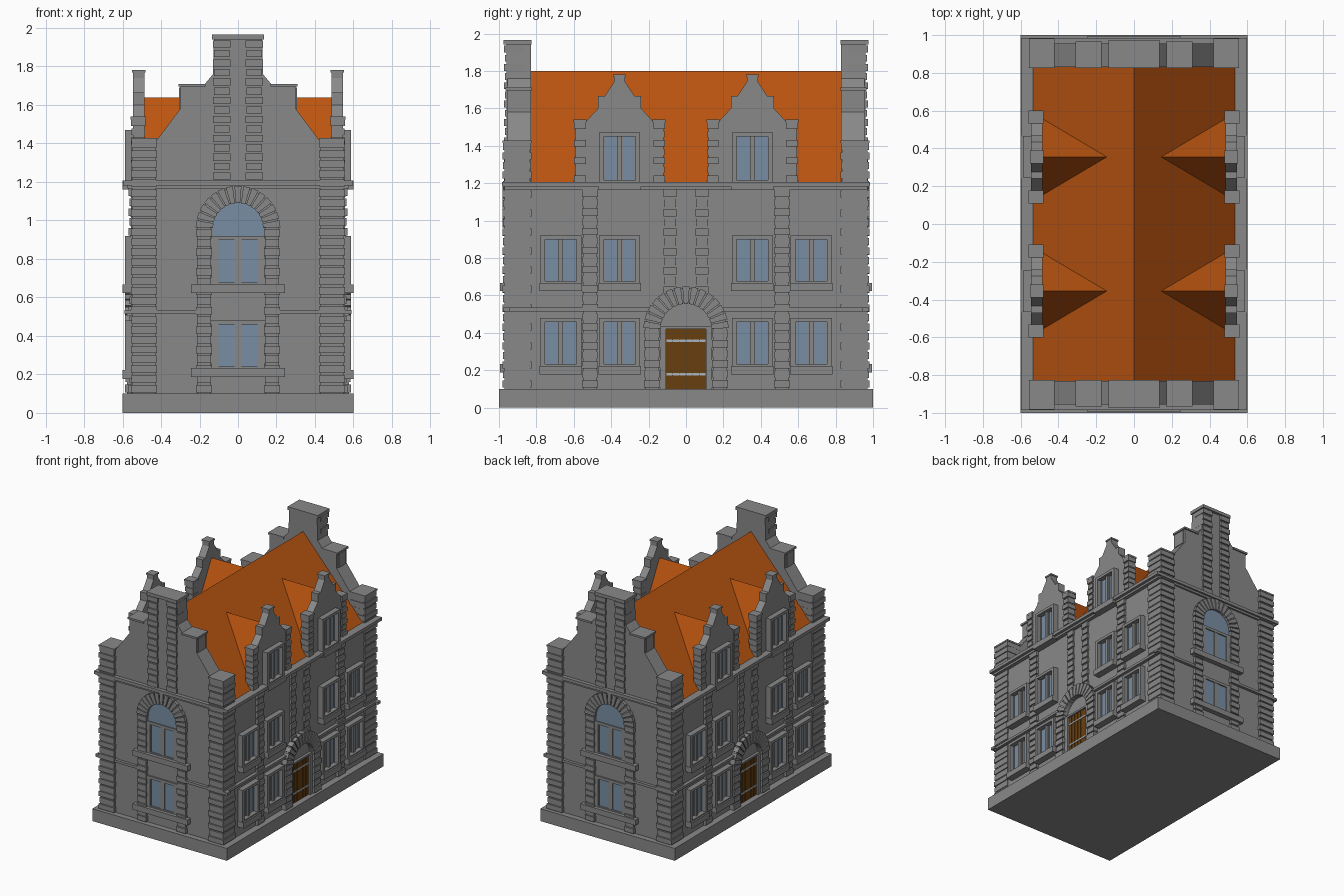
import bpy, bmesh, math
from mathutils import Matrix

if "Cube" in bpy.data.objects:
    bpy.data.objects.remove(bpy.data.objects["Cube"])


def material(name, r, g, b):
    m = bpy.data.materials.new(name)
    m.diffuse_color = (r, g, b, 1)
    m.use_nodes = True
    m.node_tree.nodes["Principled BSDF"].inputs["Base Color"].default_value = m.diffuse_color
    return m


STONE = material("grey stone", 0.25, 0.25, 0.25)
TILE = material("orange roof tile", 0.50, 0.09, 0.005)
GLASS = material("blue glass", 0.19, 0.27, 0.37)
WOOD = material("brown wood", 0.14, 0.05, 0.005)
IRON = material("pale iron", 0.40, 0.46, 0.52)

# Each facade is drawn in (u = along the wall, d = outwards, z = up)
FRONT = Matrix(((1, 0, 0, 0), (0, -1, 0, 0), (0, 0, 1, 0), (0, 0, 0, 1)))
SIDE = Matrix(((0, 1, 0, 0), (1, 0, 0, 0), (0, 0, 1, 0), (0, 0, 0, 1)))


def finish(bm, name, mat, facade=None):
    """Turn a bmesh into an object; facade parts get a twin on the opposite wall."""
    if facade:
        bm.transform(facade)
    bmesh.ops.recalc_face_normals(bm, faces=bm.faces)
    me = bpy.data.meshes.new(name)
    bm.to_mesh(me)
    bm.free()
    me.materials.append(mat)
    for i in range(2 if facade else 1):
        ob = bpy.data.objects.new(name + ("_opposite" if i else ""), me)
        ob.rotation_euler.z = math.pi * i
        bpy.context.collection.objects.link(ob)


def block(bm, u0, u1, d0, d1, z0, z1):
    m = Matrix.Translation(((u0 + u1) / 2, (d0 + d1) / 2, (z0 + z1) / 2))
    bmesh.ops.create_cube(bm, size=1, matrix=m @ Matrix.Diagonal((u1 - u0, d1 - d0, z1 - z0, 1)))


def pair(bm, u0, u1, *rest):
    block(bm, u0, u1, *rest)
    block(bm, -u1, -u0, *rest)


def prism(bm, pts, d0, d1):
    f = bm.faces.new([bm.verts.new((u, d0, z)) for u, z in pts])
    ext = bmesh.ops.extrude_face_region(bm, geom=[f], use_keep_orig=True)
    bmesh.ops.translate(bm, vec=(0, d1 - d0, 0),
                        verts=[v for v in ext["geom"] if isinstance(v, bmesh.types.BMVert)])


def mirrored(half, c=0):
    return [(c + u, z) for u, z in half] + [(c - u, z) for u, z in reversed(half)]


def stones(bm, u0, u1, d0, d1, z0, z1, pitch=0.05):
    """Rusticated pier: recessed core with projecting courses."""
    g = 0.008
    block(bm, u0 + g, u1 - g, d0 + g, d1 - 0.012, z0, z1)
    n = round((z1 - z0) / pitch)
    h = (z1 - z0) / n
    for i in range(n):
        e = 0.004 * (i % 2)
        block(bm, u0 + e, u1 - e, d0 + e, d1 - e, z0 + h * i + 0.007, z0 + h * (i + 1) - 0.005)


def stone_pair(bm, u0, u1, *rest):
    stones(bm, u0, u1, *rest)
    stones(bm, -u1, -u0, *rest)


def arch(bm, r0, r1, zc, d0, d1, n=15):
    """Half ring of wedge stones on a recessed core ring."""
    def wedge(a, b, ra, rb, d):
        prism(bm, [(r * math.cos(t), zc + r * math.sin(t))
                   for r, t in ((ra, a), (rb, a), (rb, b), (ra, b))], d0, d)
    s = math.pi / n
    for i in range(n):
        wedge(i * s, (i + 1) * s, r0 + 0.004, r1 - 0.01, d1 - 0.012)
        wedge((i + 0.1) * s, (i + 0.9) * s, r0, r1, d1)


def window(frame, glass, u, w, bar, mull, z0, z1, wall, out):
    """Two-light window: surround, mullion, thin inner sashes and panes."""
    for s in (-1, 1):
        a, b = sorted((u + s * w, u + s * (w - bar)))
        block(frame, a, b, wall - 0.01, out, z0, z1)
        p, q = sorted((u + s * (w - bar), u + s * mull))
        for a, b in ((p, p + 0.006), (q - 0.006, q)):
            block(frame, a, b, wall - 0.01, wall + 0.01, z0, z1)
        block(glass, p, q, wall - 0.004, wall + 0.004, z0 + 0.01, z1 - 0.02)
    block(frame, u - mull, u + mull, wall - 0.01, (wall + out) / 2 + 0.004, z0, z1)
    block(frame, u - w, u + w, wall - 0.01, out, z1 - 0.022, z1)
    block(frame, u - w, u + w, wall - 0.01, out, z0 - 0.005, z0 + 0.012)


WX, WY = 0.545, 0.955

# Body, plinth and cornice
bm = bmesh.new()
block(bm, -0.6, 0.6, -1, 1, 0, 0.1)
finish(bm, "plinth", STONE)
bm = bmesh.new()
block(bm, -WX, WX, -WY, WY, 0.1, 1.19)
finish(bm, "walls", STONE)
bm = bmesh.new()
block(bm, -0.575, 0.575, -0.97, 0.97, 1.165, 1.185)
block(bm, -0.597, 0.597, -0.985, 0.985, 1.182, 1.207)
finish(bm, "cornice", STONE)

# Main roof
bm = bmesh.new()
prism(bm, [(-0.54, 1.2), (0.54, 1.2), (0, 1.8)], -0.835, 0.835)
finish(bm, "main_roof", TILE)

# End gables with coping
bm = bmesh.new()
prism(bm, mirrored([(0.54, 1.2), (0.54, 1.42), (0.42, 1.42), (0.30, 1.58), (0.30, 1.70),
                    (0.18, 1.70), (0.13, 1.76), (0.125, 1.945)]), 0.83, WY)
pair(bm, 0.17, 0.31, 0.825, 0.965, 1.695, 1.71)
pair(bm, 0.295, 0.306, 0.85, 0.94, 1.58, 1.69)
block(bm, -0.135, 0.135, 0.825, 0.975, 1.94, 1.965)
finish(bm, "end_gable", STONE, FRONT)

# Corner piers and gable pilasters
bm = bmesh.new()
stone_pair(bm, 0.42, 0.557, 0.825, 0.982, 0.1, 1.42)
pair(bm, 0.42, 0.557, 0.825, 0.982, 1.415, 1.428)
finish(bm, "corner_piers", STONE, FRONT)
bm = bmesh.new()
stone_pair(bm, 0.04, 0.13, 0.87, 0.972, 1.205, 1.94)
finish(bm, "gable_pilasters", STONE, FRONT)

# Mid-height bands
bm = bmesh.new()
pair(bm, 0.21, 0.59, 0.94, 0.978, 0.515, 0.535)
finish(bm, "front_band", STONE, FRONT)
bm = bmesh.new()
pair(bm, 0.19, 0.975, 0.53, 0.572, 0.515, 0.535)
finish(bm, "side_band", STONE, SIDE)

# End wall windows with arched surround
frame, glass = bmesh.new(), bmesh.new()
for z0, z1 in ((0.23, 0.48), (0.665, 0.92)):
    window(frame, glass, 0, 0.14, 0.033, 0.012, z0, z1, WY, 0.968)
    block(frame, -0.245, 0.245, 0.94, 0.995, z0 - 0.043, z0 + 0.002)
fan = [(0.13 * math.cos(math.pi * i / 16), 0.96 + 0.13 * math.sin(math.pi * i / 16)) for i in range(17)]
prism(glass, fan + [(-0.13, 0.92), (0.13, 0.92)], WY - 0.004, WY + 0.004)
finish(frame, "end_window_frames", STONE, FRONT)
finish(glass, "end_window_glass", GLASS, FRONT)
bm = bmesh.new()
stone_pair(bm, 0.135, 0.218, 0.94, 0.98, 0.1, 0.96)
arch(bm, 0.13, 0.22, 0.96, 0.94, 0.98)
finish(bm, "end_window_surround", STONE, FRONT)

# Side windows, including those in the dormers
frame, glass = bmesh.new(), bmesh.new()
for s in (-1, 1):
    for u, z0, z1 in ((0.67, 0.22, 0.48), (0.67, 0.665, 0.92), (0.355, 0.22, 0.48),
                      (0.355, 0.665, 0.92), (0.355, 1.205, 1.47)):
        window(frame, glass, s * u, 0.11, 0.026, 0.011, z0, z1, WX, 0.588)
        block(frame, s * u - 0.114, s * u + 0.114, 0.53, 0.6, z0 - 0.043, z0 + 0.002)
finish(frame, "side_window_frames", STONE, SIDE)
finish(glass, "side_window_glass", GLASS, SIDE)

# Side pilasters
bm = bmesh.new()
stone_pair(bm, 0.47, 0.557, 0.53, 0.568, 0.1, 1.17)
stone_pair(bm, 0.05, 0.12, 0.53, 0.562, 0.6, 1.17)
finish(bm, "side_pilasters", STONE, SIDE)

# Side door: arch, frame, planks and hinges
bm = bmesh.new()
stone_pair(bm, 0.138, 0.225, 0.53, 0.588, 0.1, 0.42)
arch(bm, 0.135, 0.228, 0.42, 0.53, 0.588)
pair(bm, 0.108, 0.14, 0.53, 0.567, 0.1, 0.43)
block(bm, -0.135, 0.135, 0.53, 0.567, 0.42, 0.435)
finish(bm, "door_surround", STONE, SIDE)
bm = bmesh.new()
block(bm, -0.11, 0.11, 0.54, 0.549, 0.1, 0.42)
for i in range(6):
    block(bm, -0.108 + i * 0.036 + 0.002, -0.108 + (i + 1) * 0.036 - 0.002, 0.54, 0.554, 0.1, 0.42)
finish(bm, "door", WOOD, SIDE)
bm = bmesh.new()
for z in (0.178, 0.357):
    block(bm, -0.105, 0.105, 0.55, 0.558, z - 0.006, z + 0.006)
finish(bm, "door_hinges", IRON, SIDE)

# Dormers: stepped gable, side piers and roof
wall, roof = bmesh.new(), bmesh.new()
for c in (-0.355, 0.355):
    prism(wall, mirrored([(0.235, 1.2), (0.235, 1.53), (0.18, 1.53), (0.115, 1.6), (0.115, 1.665),
                          (0.08, 1.665), (0.03, 1.74), (0.03, 1.78)], c), 0.485, WX)
    block(wall, c - 0.035, c + 0.035, 0.48, 0.55, 1.77, 1.782)
    for a in (c - 0.243, c + 0.18):
        stones(wall, a, a + 0.063, 0.48, 0.557, 1.2, 1.53)
        block(wall, a - 0.003, a + 0.066, 0.478, 0.558, 1.525, 1.54)
    prism(roof, [(c - 0.235, 1.2), (c + 0.235, 1.2), (c, 1.64)], 0.1, 0.49)
finish(wall, "dormer_walls", STONE, SIDE)
finish(roof, "dormer_roofs", TILE, SIDE)
